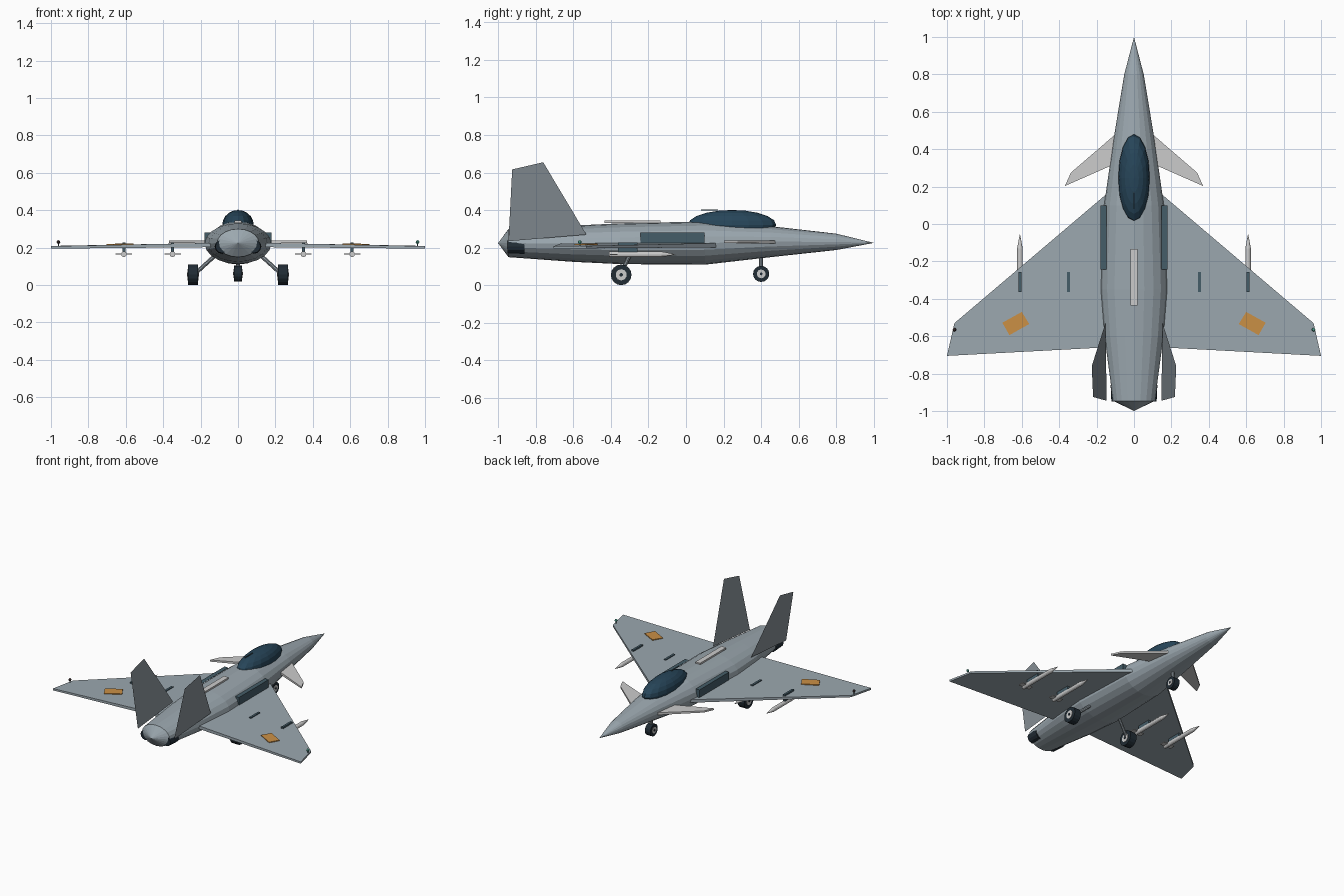
import bpy, bmesh, math
from mathutils import Vector

if "Cube" in bpy.data.objects:
    bpy.data.objects.remove(bpy.data.objects["Cube"])


def mat(name, r, g, b):
    m = bpy.data.materials.new(name)
    m.diffuse_color = (r, g, b, 1)
    m.use_nodes = True
    m.node_tree.nodes["Principled BSDF"].inputs["Base Color"].default_value = m.diffuse_color
    return m


SKIN = mat("skin", 0.33, 0.39, 0.43)
FIN = mat("fin_grey", 0.25, 0.29, 0.32)
PALE = mat("pale", 0.55, 0.57, 0.54)
DARK = mat("dark", 0.06, 0.11, 0.14)
TYRE = mat("tyre", 0.015, 0.025, 0.035)
GLASS = mat("glass", 0.02, 0.06, 0.1)
ORANGE = mat("orange", 0.6, 0.28, 0.06)
GREEN = mat("green", 0.1, 0.45, 0.35)
RED = mat("lamp_dark", 0.05, 0.03, 0.03)


def finish(name, bm, material):
    bmesh.ops.recalc_face_normals(bm, faces=bm.faces)
    me = bpy.data.meshes.new(name)
    bm.to_mesh(me)
    bm.free()
    me.materials.append(material)
    ob = bpy.data.objects.new(name, me)
    bpy.context.collection.objects.link(ob)
    return ob


def box(name, c, size, material):
    bm = bmesh.new()
    bmesh.ops.create_cube(bm, size=1)
    bmesh.ops.scale(bm, vec=size, verts=bm.verts)
    bmesh.ops.translate(bm, vec=c, verts=bm.verts)
    return finish(name, bm, material)


def rod(name, a, b, r1, r2, material, n=12):
    """Cylinder or cone from point a to point b."""
    a, b = Vector(a), Vector(b)
    bm = bmesh.new()
    bmesh.ops.create_cone(bm, cap_ends=True, segments=n, radius1=r1, radius2=r2, depth=(b - a).length)
    bmesh.ops.rotate(bm, matrix=(b - a).to_track_quat('Z', 'Y').to_matrix(), verts=bm.verts)
    bmesh.ops.translate(bm, vec=(a + b) / 2, verts=bm.verts)
    return finish(name, bm, material)


def ball(name, c, size, material, u=16, v=10):
    bm = bmesh.new()
    bmesh.ops.create_uvsphere(bm, u_segments=u, v_segments=v, radius=1)
    bmesh.ops.scale(bm, vec=size, verts=bm.verts)
    bmesh.ops.translate(bm, vec=c, verts=bm.verts)
    return finish(name, bm, material)


def slab(name, s, outline, material):
    """Plate from (x, y, bottom z, top z) corners, mirrored by s."""
    bm = bmesh.new()
    lo = [bm.verts.new((s * x, y, a)) for x, y, a, b in outline]
    hi = [bm.verts.new((s * x, y, b)) for x, y, a, b in outline]
    bm.faces.new(lo)
    bm.faces.new(hi)
    n = len(lo)
    for i in range(n):
        j = (i + 1) % n
        bm.faces.new((lo[i], lo[j], hi[j], hi[i]))
    return finish(name, bm, material)


# fuselage: elliptical sections (y, half width, bottom z, top z)
sections = [(-0.945, 0.112, 0.15, 0.30), (-0.6, 0.158, 0.125, 0.318), (-0.35, 0.178, 0.113, 0.33),
            (0.1, 0.16, 0.11, 0.34), (0.45, 0.11, 0.15, 0.315), (0.8, 0.052, 0.188, 0.275)]
bm = bmesh.new()
N = 20
rings = []
for y, w, lo, hi in sections:
    rings.append([bm.verts.new((w * math.cos(t), y, (lo + hi) / 2 + (hi - lo) / 2 * math.sin(t)))
                  for t in (2 * math.pi * i / N for i in range(N))])
tail, nose = bm.verts.new((0, -1, 0.225)), bm.verts.new((0, 1, 0.226))
for i in range(N):
    j = (i + 1) % N
    for p, q in zip(rings, rings[1:]):
        bm.faces.new((p[i], p[j], q[j], q[i]))
    bm.faces.new((rings[0][j], rings[0][i], tail))
    bm.faces.new((rings[-1][i], rings[-1][j], nose))
finish("fuselage", bm, SKIN)

# canopy, its top trim and the spine panel
ball("canopy", (0, 0.245, 0.322), (0.084, 0.235, 0.079), GLASS)
box("canopy_trim", (0, 0.125, 0.401), (0.006, 0.09, 0.006), DARK)
box("spine_panel", (0, -0.285, 0.338), (0.038, 0.3, 0.012), PALE)


def wheel(name, x, y, z, r, w):
    rod(name + "_tyre", (x - w / 2, y, z), (x + w / 2, y, z), r, r, TYRE, 16)
    h = w / 2 + 0.003
    rod(name + "_hub", (x - h, y, z), (x + h, y, z), r * 0.55, r * 0.55, PALE, 10)
    rod(name + "_cap", (x - h - 0.003, y, z), (x + h + 0.003, y, z), r * 0.18, r * 0.18, TYRE, 8)


for s, side in ((-1, "left"), (1, "right")):
    # wings, canards and tail fins
    slab(side + "_wing", s, [(0.1, 0.2, 0.203, 0.226), (0.96, -0.53, 0.197, 0.21),
                             (1.0, -0.705, 0.195, 0.208), (0.1, -0.657, 0.203, 0.226)], SKIN)
    slab(side + "_canard", s, [(0.07, 0.505, 0.222, 0.24), (0.337, 0.275, 0.226, 0.238),
                               (0.37, 0.203, 0.226, 0.238), (0.07, 0.335, 0.222, 0.24)], PALE)
    bm = bmesh.new()
    bm.faces.new([bm.verts.new((s * (0.147 + 0.19 * (z - 0.24)), y, z)) for y, z in
                  ((-0.53, 0.27), (-0.76, 0.655), (-0.925, 0.617), (-0.945, 0.235))])
    finish(side + "_tail_fin", bm, FIN)

    # wing marking and wing tip lamp
    slab(side + "_wing_patch", s, [(0.56, -0.535, 0.21, 0.222), (0.6, -0.47, 0.21, 0.222),
                                   (0.704, -0.528, 0.208, 0.22), (0.666, -0.594, 0.208, 0.22)], ORANGE)
    ball(side + "_wing_lamp", (s * 0.96, -0.565, 0.23), (0.01,) * 3, GREEN if s > 0 else RED, 8, 6)
    rod(side + "_lamp_post", (s * 0.96, -0.565, 0.2), (s * 0.96, -0.565, 0.23), 0.003, 0.003, DARK, 6)

    # intakes and exhausts
    box(side + "_intake", (s * 0.163, -0.072, 0.247), (0.03, 0.342, 0.068), DARK)
    rod(side + "_exhaust", (s * 0.085, -0.95, 0.207), (s * 0.085, -0.86, 0.207), 0.036, 0.04, TYRE, 12)

    # pylons and stores
    for x, tag in ((0.35, "inner"), (0.61, "outer")):
        n = side + "_" + tag
        box(n + "_pylon", (s * x, -0.31, 0.202), (0.016, 0.105, 0.05), DARK)
        rod(n + "_store", (s * x, -0.41, 0.165), (s * x, -0.13, 0.165), 0.015, 0.015, PALE)
        rod(n + "_store_tip", (s * x, -0.13, 0.165), (s * x, -0.057, 0.165), 0.015, 0.001, PALE)
        box(n + "_store_fins", (s * x, -0.385, 0.165), (0.088, 0.04, 0.005), PALE)

    # main landing gear
    rod(side + "_main_strut", (s * 0.225, -0.345, 0.065), (s * 0.12, -0.3, 0.16), 0.011, 0.011, FIN, 8)
    wheel(side + "_main_wheel", s * 0.24, -0.345, 0.056, 0.055, 0.052)

# nose landing gear
rod("nose_strut", (0, 0.4, 0.06), (0, 0.4, 0.18), 0.011, 0.011, FIN, 8)
wheel("nose_wheel", 0, 0.4, 0.061, 0.043, 0.044)
